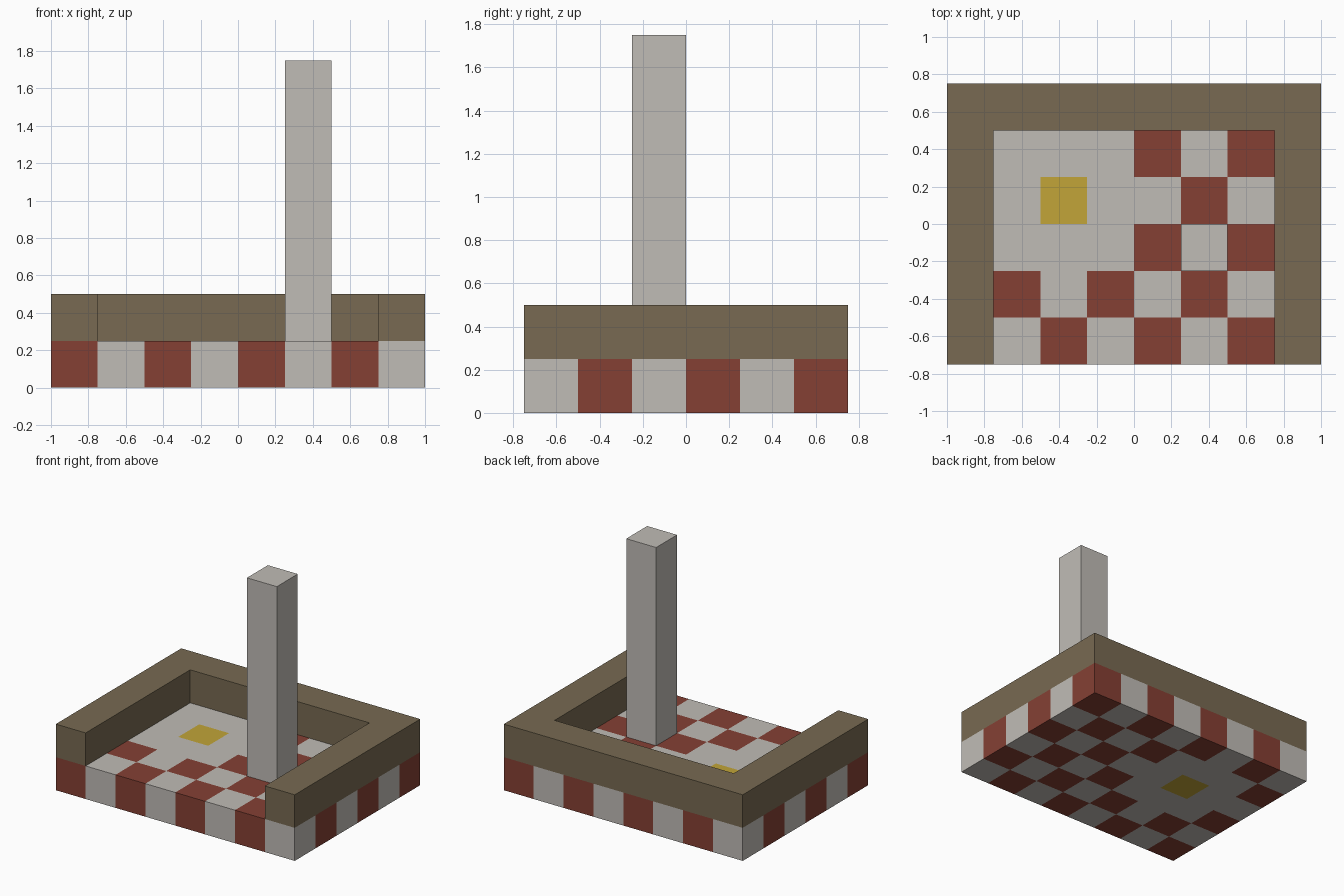
import bpy, bmesh, math
from mathutils import Vector

CELL = 0.25

cube = bpy.data.objects.get("Cube")
if cube:
    bpy.data.objects.remove(cube, do_unlink=True)


def material(name, rgb):
    mat = bpy.data.materials.new(name)
    mat.use_nodes = True
    colour = (*rgb, 1)
    mat.diffuse_color = colour
    for node in mat.node_tree.nodes:
        if node.type == "BSDF_PRINCIPLED":
            node.inputs["Base Color"].default_value = colour
    return mat


white = material("pale stone", (0.527, 0.503, 0.468))
red = material("brick red", (0.235, 0.051, 0.034))
brown = material("earth brown", (0.188, 0.144, 0.084))
yellow = material("gold yellow", (0.539, 0.376, 0.040))


def finish(name, bm, *mats):
    bmesh.ops.recalc_face_normals(bm, faces=bm.faces)
    mesh = bpy.data.meshes.new(name)
    bm.to_mesh(mesh)
    bm.free()
    for mat in mats:
        mesh.materials.append(mat)
    obj = bpy.data.objects.new(name, mesh)
    bpy.context.collection.objects.link(obj)
    return obj


def extrude_up(bm, faces, height):
    result = bmesh.ops.extrude_face_region(bm, geom=faces, use_keep_orig=True)
    moved = [v for v in result["geom"] if isinstance(v, bmesh.types.BMVert)]
    bmesh.ops.translate(bm, verts=moved, vec=(0, 0, height))


def prism(name, outline, bottom, height, mat):
    bm = bmesh.new()
    face = bm.faces.new([bm.verts.new((x, y, bottom)) for x, y in outline])
    extrude_up(bm, [face], height)
    return finish(name, bm, mat)


# Chequered floor slab, with a plain patch around one gold tile
def tile_colour(i, j):
    if (i, j) == (2, 3):
        return 2
    if 1 <= i <= 3 and 2 <= j <= 4:
        return 0
    return 1 if (i + j) % 2 == 0 else 0


bm = bmesh.new()
bmesh.ops.create_grid(bm, x_segments=8, y_segments=6, size=1)
bmesh.ops.scale(bm, verts=bm.verts, vec=(1, 0.75, 1))
extrude_up(bm, bm.faces[:], CELL)
bmesh.ops.recalc_face_normals(bm, faces=bm.faces)
for face in bm.faces:
    inside = face.calc_center_median() - face.normal * CELL / 2
    i = math.floor((inside.x + 1) / CELL)
    j = math.floor((inside.y + 0.75) / CELL)
    face.material_index = tile_colour(i, j)
finish("floor_slab", bm, white, red, yellow)

# Low wall around three sides, open at the front
prism("low_wall", [(-1, -0.75), (-0.75, -0.75), (-0.75, 0.5), (0.75, 0.5),
                   (0.75, -0.75), (1, -0.75), (1, 0.75), (-1, 0.75)],
      CELL, CELL, brown)

# Tall square pillar
prism("pillar", [(0.25, -0.25), (0.5, -0.25), (0.5, 0), (0.25, 0)],
      CELL, 1.5, white)
